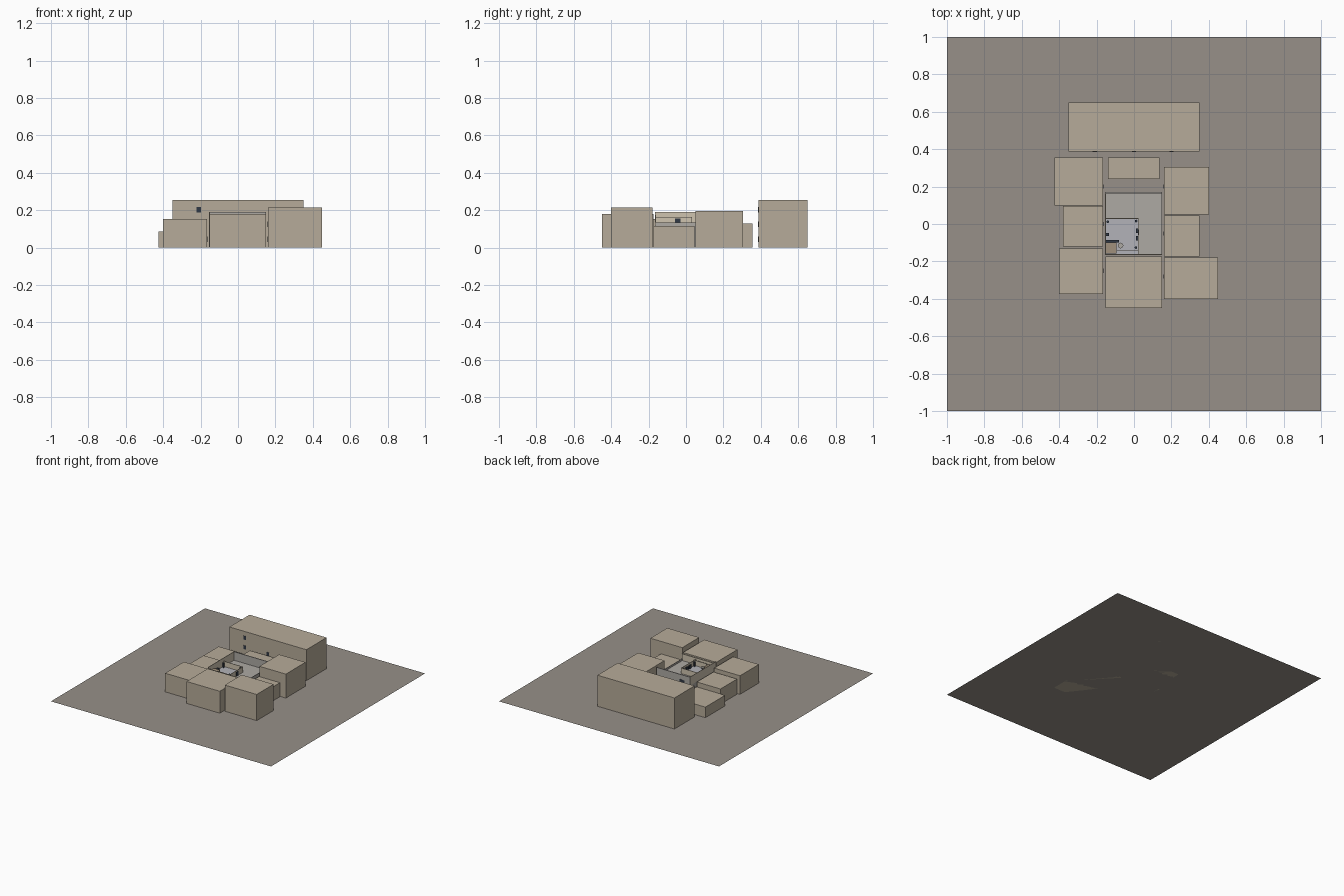
import bpy, math

if "Cube" in bpy.data.objects:
    bpy.data.objects.remove(bpy.data.objects["Cube"])

def mat(name, r, g, b):
    m = bpy.data.materials.new(name)
    m.diffuse_color = (r, g, b, 1)
    m.use_nodes = True
    m.node_tree.nodes["Principled BSDF"].inputs["Base Color"].default_value = m.diffuse_color
    return m

GROUND = mat("asphalt", .31, .28, .25)
BLOCK = mat("plaster", .47, .41, .32)
SLAB = mat("concrete", .42, .40, .37)
CREAM = mat("cream_wall", .62, .55, .43)
FLOOR = mat("pale_tile", .45, .45, .48)
DARK = mat("dark_glass", .03, .04, .06)
WOOD = mat("wood", .35, .28, .2)

def box(name, x0, x1, y0, y1, z0, z1, m):
    bpy.ops.mesh.primitive_cube_add(size=1, location=((x0+x1)/2, (y0+y1)/2, (z0+z1)/2))
    o = bpy.context.object
    o.name = name
    o.scale = (x1-x0, y1-y0, z1-z0)
    bpy.ops.object.transform_apply(location=False, rotation=False, scale=True)
    o.data.materials.append(m)
    return o

def cyl(name, x, y, z0, z1, r, m):
    bpy.ops.mesh.primitive_cylinder_add(vertices=16, radius=r, depth=z1-z0, location=(x, y, (z0+z1)/2))
    o = bpy.context.object
    o.name = name
    o.data.materials.append(m)
    bpy.ops.object.shade_smooth_by_angle(angle=math.radians(40))

# Ground plane
bpy.ops.mesh.primitive_plane_add(size=2)
bpy.context.object.name = "ground"
bpy.context.object.data.materials.append(GROUND)

# Surrounding blocks: x0, x1, y0, y1, height
blocks = {
    "back_block": (-.35, .35, .388, .65, .255),
    "back_low_block": (-.14, .135, .24, .355, .13),
    "left_back_block": (-.425, -.165, .10, .355, .087),
    "left_middle_block": (-.38, -.165, -.12, .095, .125),
    "left_front_block": (-.40, -.165, -.375, -.13, .153),
    "front_block": (-.153, .15, -.45, -.175, .18),
    "right_front_block": (.16, .45, -.40, -.18, .215),
    "right_middle_block": (.16, .35, -.175, .045, .115),
    "right_back_block": (.16, .40, .05, .305, .197),
}
for n, (x0, x1, y0, y1, h) in blocks.items():
    box(n, x0, x1, y0, y1, 0, h, BLOCK)

# Windows on the faces turned towards the courtyard
for x, z in ((-.21, .203), (-.21, .125), (0, .125), (.2, .045), (0, .045)):
    box("back_window", x-.011, x+.011, .385, .389, z-.015, z+.015, DARK)
for y, z in ((-.25, .045), (.2, .045), (0, .045)):
    box("left_window", -.166, -.163, y-.011, y+.011, z-.015, z+.015, DARK)
for y, z in ((-.28, .045), (-.28, .125), (.2, .125), (-.05, .045)):
    box("right_window", .158, .161, y-.011, y+.011, z-.015, z+.015, DARK)

# Central building with open top storey
F, W, T = .12, .165, .19
box("main_building", -.155, .15, -.165, .17, 0, F, SLAB)
box("back_wall", -.155, .15, .164, .17, F, T, SLAB)
box("left_wall", -.155, -.151, -.165, .164, F, T, CREAM)
box("front_wall", -.151, .15, -.165, -.161, F, .175, CREAM)
box("right_parapet", .146, .15, -.161, .164, F, .135, SLAB)
box("back_wall_window", -.105, -.06, .169, .172, .122, .15, DARK)

# Room partitions and floor
box("room_floor", -.151, .021, -.161, .027, F, F+.002, FLOOR)
box("room_back_wall", -.151, .025, .027, .031, F, W, CREAM)
box("room_right_wall", .021, .025, -.161, .027, F, W, CREAM)
box("room_inner_wall", -.091, .021, -.142, -.139, F, W, CREAM)
box("room_door", .0245, .027, -.06, -.03, F, .155, DARK)

# Furniture
box("cabinet", -.149, -.093, -.157, -.098, F, .155, WOOD)
box("cabinet_shelf", -.149, -.08, -.098, -.085, F, .135, DARK)
cyl("round_table_top", -.072, -.115, .136, .14, .015, SLAB)
cyl("round_table_leg", -.072, -.115, F, .136, .003, DARK)
for i, (x, y) in enumerate(((-.14, .012), (.011, .016), (.01, -.126))):
    cyl("corner_stand", x, y, F, .16, .007, DARK)
box("wall_unit", -.151, -.135, -.065, -.048, F, .14, DARK)
for y in (-.075, -.035):
    box("right_shelf", .012, .021, y-.012, y+.012, F, .15, DARK)
